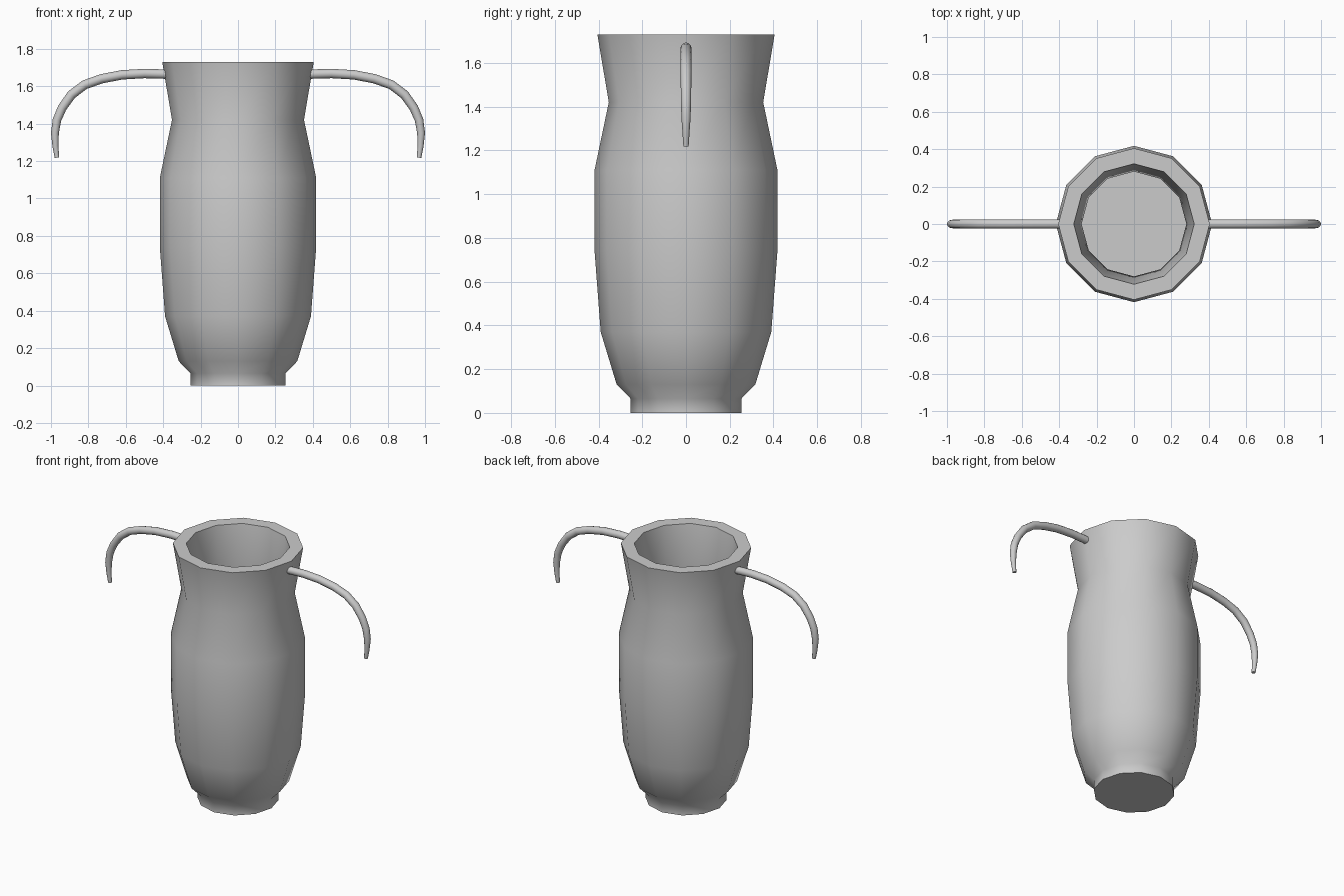
import bpy, bmesh, math
from mathutils import Vector

if "Cube" in bpy.data.objects:
    bpy.data.objects.remove(bpy.data.objects["Cube"])


def finish(name, bm, angle):
    bmesh.ops.recalc_face_normals(bm, faces=bm.faces)
    mesh = bpy.data.meshes.new(name)
    bm.to_mesh(mesh)
    bm.free()
    ob = bpy.data.objects.new(name, mesh)
    bpy.context.collection.objects.link(ob)
    bpy.ops.object.select_all(action='DESELECT')
    ob.select_set(True)
    bpy.context.view_layer.objects.active = ob
    bpy.ops.object.shade_smooth_by_angle(angle=math.radians(angle))
    return ob


def skin(bm, rings):
    # bridge consecutive rings and cap both ends
    n = len(rings[0])
    for a, b in zip(rings, rings[1:]):
        for i in range(n):
            j = (i + 1) % n
            bm.faces.new((a[i], a[j], b[j], b[i]))
    bm.faces.new(rings[0])
    bm.faces.new(rings[-1])


# Twelve-sided vase: outside wall, rim, then inside wall down to the floor
profile = [(0.253, 0), (0.253, 0.065), (0.317, 0.13), (0.39, 0.37),
           (0.418, 0.74), (0.418, 1.11), (0.353, 1.42), (0.405, 1.73),
           (0.322, 1.73), (0.28, 1.42), (0.34, 1.11), (0.34, 0.74),
           (0.315, 0.37), (0.28, 0.2)]
bm = bmesh.new()
rings = [[bm.verts.new((r * math.cos(i * math.pi / 6), r * math.sin(i * math.pi / 6), z))
          for i in range(12)] for r, z in profile]
skin(bm, rings)
finish("vase_body", bm, 60)

# Hooked, tapering handles: x, z, radius along the path
path = [(0.36, 1.664, 0.025), (0.50, 1.668, 0.025), (0.62, 1.661, 0.025),
        (0.73, 1.640, 0.025), (0.82, 1.608, 0.025), (0.89, 1.555, 0.025),
        (0.94, 1.485, 0.024), (0.968, 1.42, 0.023), (0.979, 1.35, 0.021),
        (0.976, 1.28, 0.016), (0.968, 1.218, 0.012)]


def handle(name, side):
    bm = bmesh.new()
    pts = [Vector((x, 0, z)) for x, z, r in path]
    rings = []
    for k, p in enumerate(pts):
        t = (pts[min(k + 1, len(pts) - 1)] - pts[max(k - 1, 0)]).normalized()
        normal = Vector((-t.z, 0, t.x))
        ring = []
        for i in range(12):
            a = i * math.pi / 6
            v = p + path[k][2] * (normal * math.cos(a) + Vector((0, math.sin(a), 0)))
            ring.append(bm.verts.new((v.x * side, v.y, v.z)))
        rings.append(ring)
    skin(bm, rings)
    finish(name, bm, 60)


for name, side in (("handle_right", 1), ("handle_left", -1)):
    handle(name, side)
